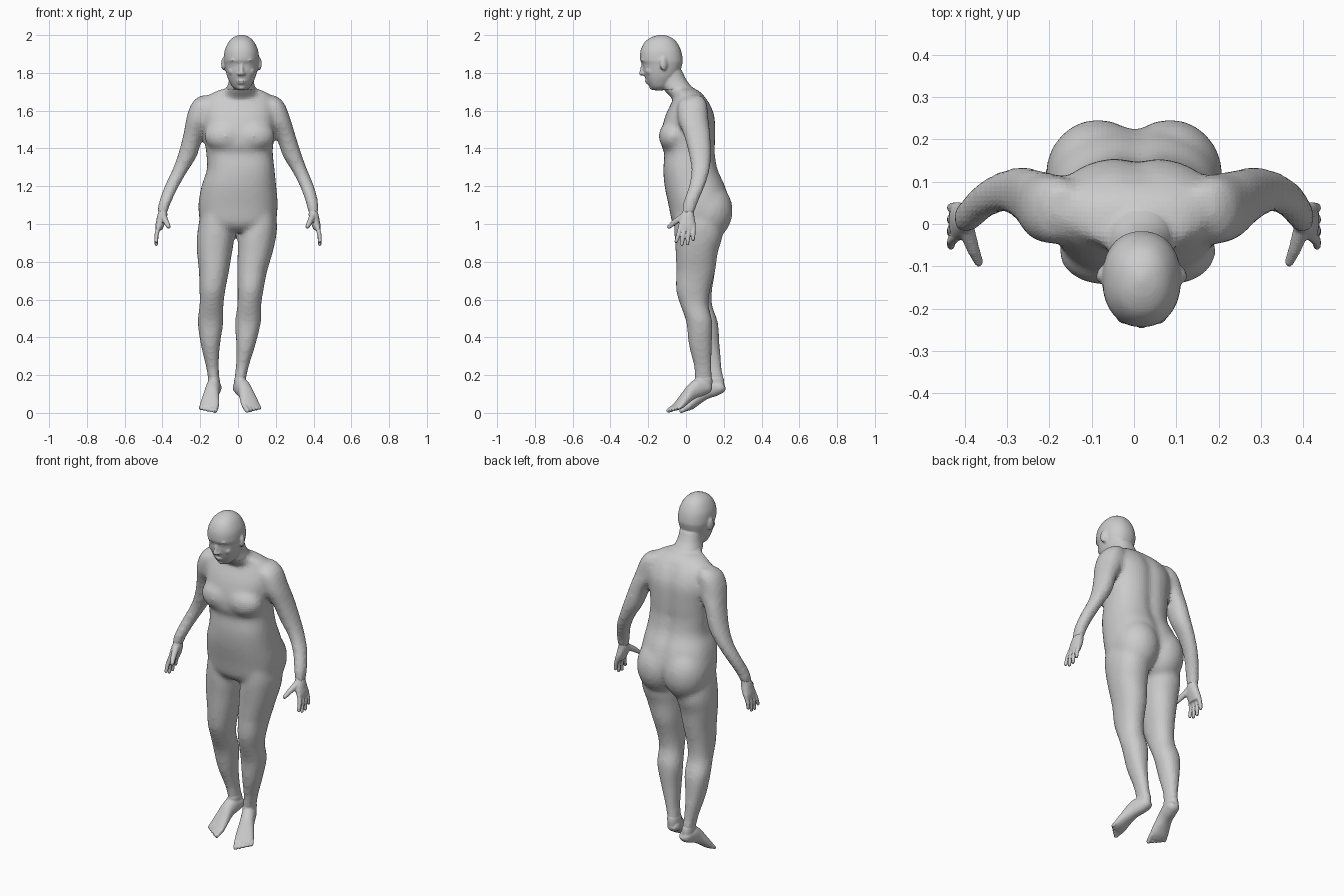
import bpy, bmesh, math
from mathutils import Vector, Matrix

cube = bpy.data.objects.get("Cube")
if cube:
    bpy.data.objects.remove(cube, do_unlink=True)

skin = bpy.data.materials.new("matte_grey")
skin.use_nodes = True
grey = (0.6, 0.6, 0.6, 1)
skin.diffuse_color = grey
skin.node_tree.nodes["Principled BSDF"].inputs["Base Color"].default_value = grey


def spline(rows, steps=4):
    """Smoothly interpolate between cross-section rows."""
    out = []
    for i in range(len(rows) - 1):
        a, b, c, d = (rows[min(max(i + k, 0), len(rows) - 1)] for k in (-1, 0, 1, 2))
        for s in range(steps):
            t = s / steps
            out.append([q + 0.5 * t * (r - p + t * (2 * p - 5 * q + 4 * r - u + t * (3 * (q - r) + u - p)))
                        for p, q, r, u in zip(a, b, c, d)])
    return out + [rows[-1]]


def loft(bm, rows, place=lambda v: v, power=2.2, n=48):
    """Skin rows of (height, x min, x max, y min, y max)."""
    def bend(c):
        return math.copysign(abs(c) ** (2 / power), c)
    rings = []
    for z, x0, x1, y0, y1 in spline(rows):
        ring = []
        for k in range(n):
            a = math.tau * k / n
            x = (x0 + x1) / 2 + (x1 - x0) / 2 * bend(math.cos(a))
            y = (y0 + y1) / 2 + (y1 - y0) / 2 * bend(math.sin(a))
            ring.append(bm.verts.new(place(Vector((x, y, z)))))
        rings.append(ring)
    for r, s in zip(rings, rings[1:]):
        for k in range(n):
            j = (k + 1) % n
            bm.faces.new((r[k], r[j], s[j], s[k]))
    bm.faces.new(rings[0])
    bm.faces.new(rings[-1])


def ball(bm, centre, size, turn=Matrix()):
    m = Matrix.Translation(centre) @ turn @ Matrix.Diagonal((*size, 1))
    bmesh.ops.create_uvsphere(bm, u_segments=24, v_segments=14, radius=1, matrix=m)


def capsule(bm, a, b, ra, rb):
    a, b = Vector(a), Vector(b)
    turn = (b - a).to_track_quat('Z', 'Y').to_matrix().to_4x4()
    bmesh.ops.create_cone(bm, cap_ends=True, segments=16, radius1=ra, radius2=rb,
                          depth=(b - a).length, matrix=Matrix.Translation((a + b) / 2) @ turn)
    ball(bm, a, (ra,) * 3)
    ball(bm, b, (rb,) * 3)


def finish(bm, name, voxel, rounds):
    """Fuse the overlapping volumes into one skin."""
    bmesh.ops.recalc_face_normals(bm, faces=bm.faces)
    mesh = bpy.data.meshes.new(name)
    bm.to_mesh(mesh)
    bm.free()
    mesh.materials.append(skin)
    ob = bpy.data.objects.new(name, mesh)
    bpy.context.collection.objects.link(ob)
    fuse = ob.modifiers.new("fuse", 'REMESH')
    fuse.mode = 'VOXEL'
    fuse.voxel_size = voxel
    soft = ob.modifiers.new("soften", 'SMOOTH')
    soft.factor = 0.5
    soft.iterations = rounds
    bpy.context.view_layer.objects.active = ob
    for mod in ("fuse", "soften"):
        bpy.ops.object.modifier_apply(modifier=mod)


SIDES = ((1, "left"), (-1, "right"))


def spine_furrow(v):
    dip = .014 * math.exp(-((v.x - .008) / .03) ** 2) if v.y > .1 else 0
    return Vector((v.x, v.y - dip, v.z))


def arm_pose(s):
    def place(v):
        shift = 0 if s > 0 else .02 * max(0, 1 - ((v.z - 1.33) / .25) ** 2)
        return Vector((s * v.x + shift, v.y, v.z))
    return place


def leg_pose(s):
    # The left leg steps forward and inward
    def place(v):
        step = s > 0
        return Vector((s * v.x - step * .12 * max(0, 1 - v.z ** 2),
                       v.y - step * .08 * max(0, 1 - v.z / .75), v.z))
    return place


# Torso, with breasts, buttocks and neck
body = bmesh.new()
loft(body, [(.96, -.12, .12, -.03, .14), (1, -.19, .19, -.07, .2), (1.09, -.21, .21, -.09, .236),
            (1.2, -.193, .202, -.113, .21), (1.29, -.164, .193, -.12, .17), (1.375, -.168, .184, -.114, .156),
            (1.41, -.172, .185, -.13, .157), (1.48, -.18, .19, -.132, .158), (1.57, -.19, .2, -.11, .154),
            (1.64, -.18, .19, -.078, .126), (1.685, -.15, .17, -.055, .09), (1.715, -.085, .11, -.07, .055)],
     spine_furrow, power=2.5, n=80)
for s, _ in SIDES:
    ball(body, (.008 + s * .075, -.065, 1.465), (.112, .08, .085))
    ball(body, (s * .085, .115, 1.07), (.125, .133, .155))
neck = [(1.6, -.12, .14, -.04, .13), (1.66, -.095, .12, -.07, .107), (1.71, -.063, .094, -.118, .045),
        (1.76, -.048, .083, -.138, .004), (1.81, -.046, .082, -.15, -.02)]
loft(body, neck)

# Arms
arm = [(1.68, .13, .2, .01, .085), (1.64, .12, .245, -.042, .11), (1.55, .14, .28, -.042, .12),
       (1.47, .198, .304, -.012, .13), (1.36, .237, .34, .017, .134), (1.28, .286, .37, .027, .125),
       (1.2, .327, .404, .015, .1), (1.12, .357, .424, -.014, .066), (1.05, .374, .427, -.025, .042)]
# Legs
leg = [(1.1, .04, .19, -.06, .17), (.95, .02, .216, -.061, .194), (.85, .032, .217, -.055, .169),
       (.75, .048, .207, -.051, .155), (.65, .067, .204, -.042, .139), (.57, .077, .204, -.011, .139),
       (.48, .077, .214, .03, .169), (.36, .095, .197, .056, .179), (.25, .101, .171, .094, .189),
       (.18, .097, .159, .107, .2), (.13, .097, .156, .114, .203)]
for s, _ in SIDES:
    loft(body, arm, arm_pose(s))
    loft(body, leg, leg_pose(s))
finish(body, "body", .012, 14)

# Head with face features and ears
head = bmesh.new()
skull = [(h, .018 - w, .018 + w, f, b) for h, w, f, b in (
    (2.002, .008, -.14, -.12), (1.99, .04, -.18, -.083), (1.965, .067, -.217, -.051),
    (1.92, .088, -.24, -.027), (1.87, .093, -.243, -.017), (1.845, .09, -.231, -.02),
    (1.81, .083, -.227, -.03), (1.78, .075, -.218, -.045), (1.75, .062, -.205, -.07),
    (1.725, .047, -.19, -.09), (1.708, .025, -.174, -.11))]
loft(head, skull)
loft(head, neck[2:])
capsule(head, (.018, -.225, 1.85), (.018, -.235, 1.797), .01, .013)
ball(head, (.018, -.202, 1.758), (.026, .016, .006))
ball(head, (.018, -.199, 1.746), (.022, .014, .006))
ball(head, (.018, -.177, 1.724), (.022, .018, .014))
for s, _ in SIDES:
    ball(head, (.018 + s * .034, -.221, 1.868), (.027, .017, .009))
    ball(head, (.018 + s * .034, -.213, 1.845), (.015, .014, .009))
    ball(head, (.018 + s * .043, -.19, 1.81), (.028, .024, .024))
    ball(head, (.018 + s * .013, -.226, 1.795), (.009, .012, .009))
    ball(head, (.018 + s * .094, -.118, 1.848), (.012, .021, .036), Matrix.Rotation(s * .4, 4, 'Z'))
finish(head, "head", .006, 4)

# Hands hanging with spread fingers and a forward thumb
palm = [(1.1, .38, .408, -.003, .04), (1.05, .374, .426, -.026, .043), (1.02, .381, .432, -.036, .048),
        (.995, .39, .437, -.039, .051), (.968, .401, .438, -.033, .047)]
for s, side in SIDES:
    hand = bmesh.new()
    loft(hand, palm, arm_pose(s))
    for k, tip in enumerate((.908, .893, .895, .918)):
        base, y = -.028 + k * .0225, -.052 + k * .03
        mid = (s * .431, (base + y) / 2, .945)
        capsule(hand, (s * .419, base, .99), mid, .0125, .0115)
        capsule(hand, mid, (s * .433, y, tip), .0115, .0095)
    capsule(hand, (s * .395, -.015, 1.04), (s * .38, -.06, 1.01), .019, .015)
    capsule(hand, (s * .38, -.06, 1.01), (s * .367, -.09, .985), .015, .011)
    finish(hand, "hand_" + side, .005, 3)

# Feet pitched down from raised heels
ankle = [(.225, .115, .15, .12, .175)] + leg[-2:]
sole = [(0, -.02, .02, .01, .045), (.02, -.034, .034, -.002, .065), (.06, -.038, .038, -.002, .094),
        (.11, -.039, .039, .006, .087), (.16, -.046, .046, .002, .063), (.2, -.051, .051, -.004, .043),
        (.235, -.046, .046, -.002, .026)]
places = (((-.008, .14, .12), (.087, -.085, -.004)), ((-.115, .215, .12), (-.16, -.02, -.004)))
for (s, side), (heel, toe) in zip(SIDES, places):
    heel, toe = Vector(heel), Vector(toe)
    ahead = (toe - heel).normalized()
    across = Vector((0, 0, 1)).cross(ahead).normalized()
    frame = Matrix.Translation(heel) @ Matrix((across, ahead.cross(across), ahead)).transposed().to_4x4()
    foot = bmesh.new()
    loft(foot, ankle, leg_pose(s))
    loft(foot, sole, lambda v: frame @ v)
    for k in range(5):
        x, r, end = s * (-.038 + k * .0205), .0145 - k * .001, .26 - k * .007
        capsule(foot, frame @ Vector((x, .015, .215)), frame @ Vector((x, .011, end)), r, r * .85)
    finish(foot, "foot_" + side, .005, 4)
